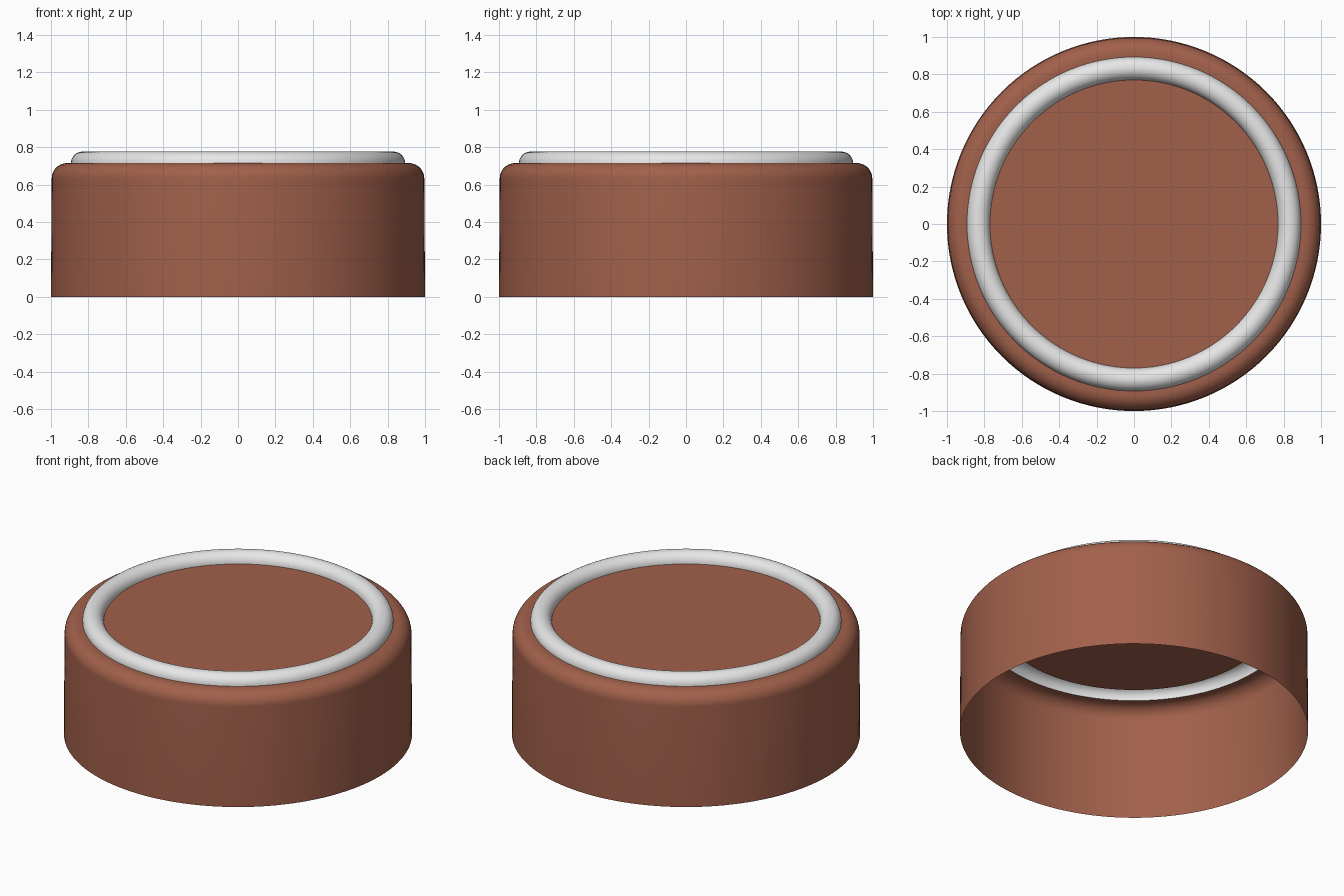
import bpy, bmesh, math

if "Cube" in bpy.data.objects:
    bpy.data.objects.remove(bpy.data.objects["Cube"])

SEGMENTS = 128


def material(name, rgb):
    m = bpy.data.materials.new(name)
    m.diffuse_color = (*rgb, 1.0)
    m.use_nodes = True
    m.node_tree.nodes["Principled BSDF"].inputs["Base Color"].default_value = m.diffuse_color
    return m


def arc(cr, cz, radius, start, end, steps):
    """Profile points (r, z) along an arc, angles in degrees."""
    angles = [math.radians(start + (end - start) * i / steps) for i in range(steps + 1)]
    return [(cr + radius * math.cos(a), cz + radius * math.sin(a)) for a in angles]


def lathe(name, profile, mat, cap_end=False):
    """Spin an open (r, z) profile round the z axis into a thin shell."""
    bm = bmesh.new()
    rings = []
    for r, z in profile:
        rings.append([bm.verts.new((r * math.cos(2 * math.pi * i / SEGMENTS),
                                    r * math.sin(2 * math.pi * i / SEGMENTS), z))
                      for i in range(SEGMENTS)])
    for a, b in zip(rings, rings[1:]):
        for i in range(SEGMENTS):
            j = (i + 1) % SEGMENTS
            bm.faces.new((a[i], a[j], b[j], b[i]))
    if cap_end:
        bm.faces.new(rings[-1])
    mesh = bpy.data.meshes.new(name)
    bm.to_mesh(mesh)
    bm.free()
    mesh.materials.append(mat)
    obj = bpy.data.objects.new(name, mesh)
    bpy.context.collection.objects.link(obj)
    bpy.ops.object.select_all(action='DESELECT')
    obj.select_set(True)
    bpy.context.view_layer.objects.active = obj
    bpy.ops.object.shade_smooth_by_angle(angle=math.radians(40))
    return obj


brown = material("reddish_brown", (0.36, 0.118, 0.07))
white = material("white", (0.8, 0.8, 0.8))

TOP = 0.715                 # height of the shoulder and the centre disc
INNER, OUTER = 0.77, 0.893  # radii of the raised ring
mid, half = (INNER + OUTER) / 2, (OUTER - INNER) / 2

# Open-bottomed side wall with rounded shoulder
lathe("side_wall", [(1.0, 0.0)] + arc(0.914, TOP - 0.082, 0.082, 0, 90, 12) + [(OUTER, TOP)], brown)

# Raised hollow ring
lathe("raised_ring", arc(mid, TOP, half, 0, 180, 16), white)

# Flat disc inside the ring
lathe("top_disc", [(INNER, TOP), (INNER * 0.5, TOP)], brown, cap_end=True)
